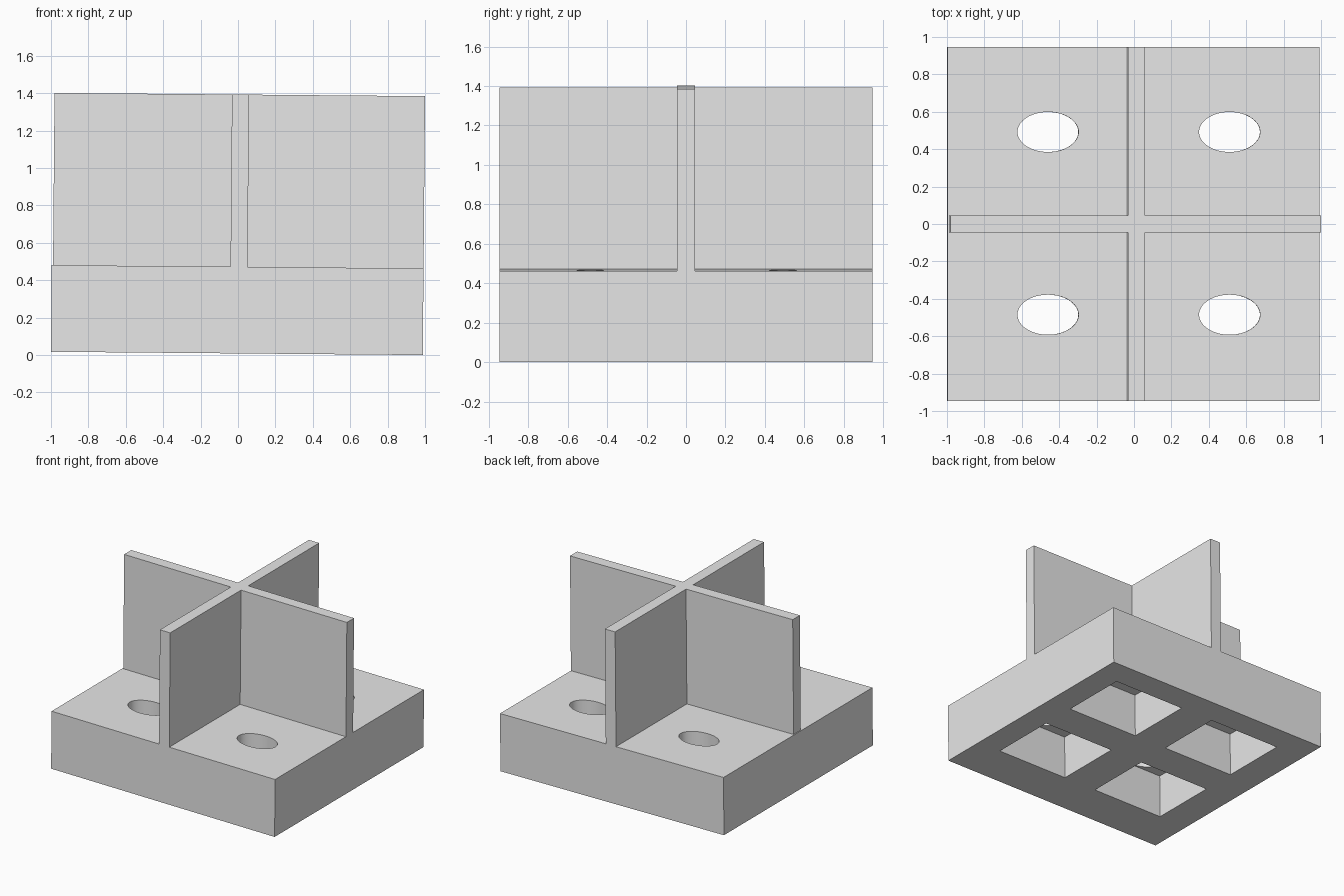
import bpy
import bmesh
from math import radians, sin
from mathutils import Matrix, Vector

cube = bpy.data.objects.get("Cube")
if cube:
    bpy.data.objects.remove(cube, do_unlink=True)

HALF_X, HALF_Y = 0.994, 0.946
BASE_TOP, FIN_TOP = 0.463, 1.384
TILT = radians(0.5)
PLACE = (Matrix.Translation((-0.006, 0, HALF_X * sin(TILT)))
         @ Matrix.Rotation(TILT, 4, "Y"))

grey = bpy.data.materials.new("light_grey")
grey.use_nodes = True
grey.diffuse_color = (0.8, 0.8, 0.8, 1)
grey.node_tree.nodes["Principled BSDF"].inputs["Base Color"].default_value = grey.diffuse_color


def make_object(name, bm):
    bmesh.ops.recalc_face_normals(bm, faces=bm.faces)
    mesh = bpy.data.meshes.new(name)
    bm.to_mesh(mesh)
    bm.free()
    mesh.materials.append(grey)
    obj = bpy.data.objects.new(name, mesh)
    bpy.context.collection.objects.link(obj)
    return obj


def box(name, x0, x1, y0, y1, z0, z1):
    bm = bmesh.new()
    bmesh.ops.create_cube(bm, size=1)
    bmesh.ops.scale(bm, vec=(x1 - x0, y1 - y0, z1 - z0), verts=bm.verts)
    middle = Vector((x0 + x1, y0 + y1, z0 + z1)) / 2
    bmesh.ops.translate(bm, vec=middle, verts=bm.verts)
    return make_object(name, bm)


def oval_cutter(x, y):
    bm = bmesh.new()
    bmesh.ops.create_cone(bm, cap_ends=True, segments=64, radius1=1, radius2=1, depth=1)
    bmesh.ops.scale(bm, vec=(0.163, 0.107, 0.4), verts=bm.verts)
    bmesh.ops.translate(bm, vec=(x, y, 0.45), verts=bm.verts)
    return make_object("hole_cutter", bm)


def cut(target, cutter):
    cutter.hide_render = True
    mod = target.modifiers.new("cut", "BOOLEAN")
    mod.operation = "DIFFERENCE"
    mod.solver = "EXACT"
    mod.object = cutter
    bpy.context.view_layer.objects.active = target
    bpy.ops.object.modifier_apply(modifier=mod.name)
    bpy.data.objects.remove(cutter, do_unlink=True)


# Base block with four square pockets below and oval holes through the top
base = box("base_block", -HALF_X, HALF_X, -HALF_Y, HALF_Y, 0, BASE_TOP)
for pocket_x, hole_x in ((-0.745, -0.458), (0.168, 0.513)):
    for pocket_y, hole_y in ((-0.597, -0.485), (0.208, 0.492)):
        cut(base, box("pocket_cutter", pocket_x, pocket_x + 0.625,
                      pocket_y, pocket_y + 0.53, -0.2, 0.343))
        cut(base, oval_cutter(hole_x, hole_y))

# Upright crossed fins, extruded from a plus-shaped profile
left, right = -0.038, 0.053
side = 0.0455
end = HALF_X - 0.007
plan = [(left, -HALF_Y), (right, -HALF_Y), (right, -side), (HALF_X, -side),
        (HALF_X, side), (right, side), (right, HALF_Y), (left, HALF_Y),
        (left, side), (-end, side), (-end, -side), (left, -side)]
bm = bmesh.new()
face = bm.faces.new([bm.verts.new((x, y, BASE_TOP)) for x, y in plan])
top = bmesh.ops.extrude_face_region(bm, geom=[face], use_keep_orig=True)["geom"]
bmesh.ops.translate(bm, vec=(0, 0, FIN_TOP - BASE_TOP),
                    verts=[v for v in top if isinstance(v, bmesh.types.BMVert)])
fins = make_object("crossed_fins", bm)

# Slight lean of the whole piece
for obj in (base, fins):
    obj.matrix_world = PLACE
    bpy.ops.object.select_all(action="DESELECT")
    obj.select_set(True)
    bpy.context.view_layer.objects.active = obj
    bpy.ops.object.shade_smooth_by_angle(angle=radians(30))
